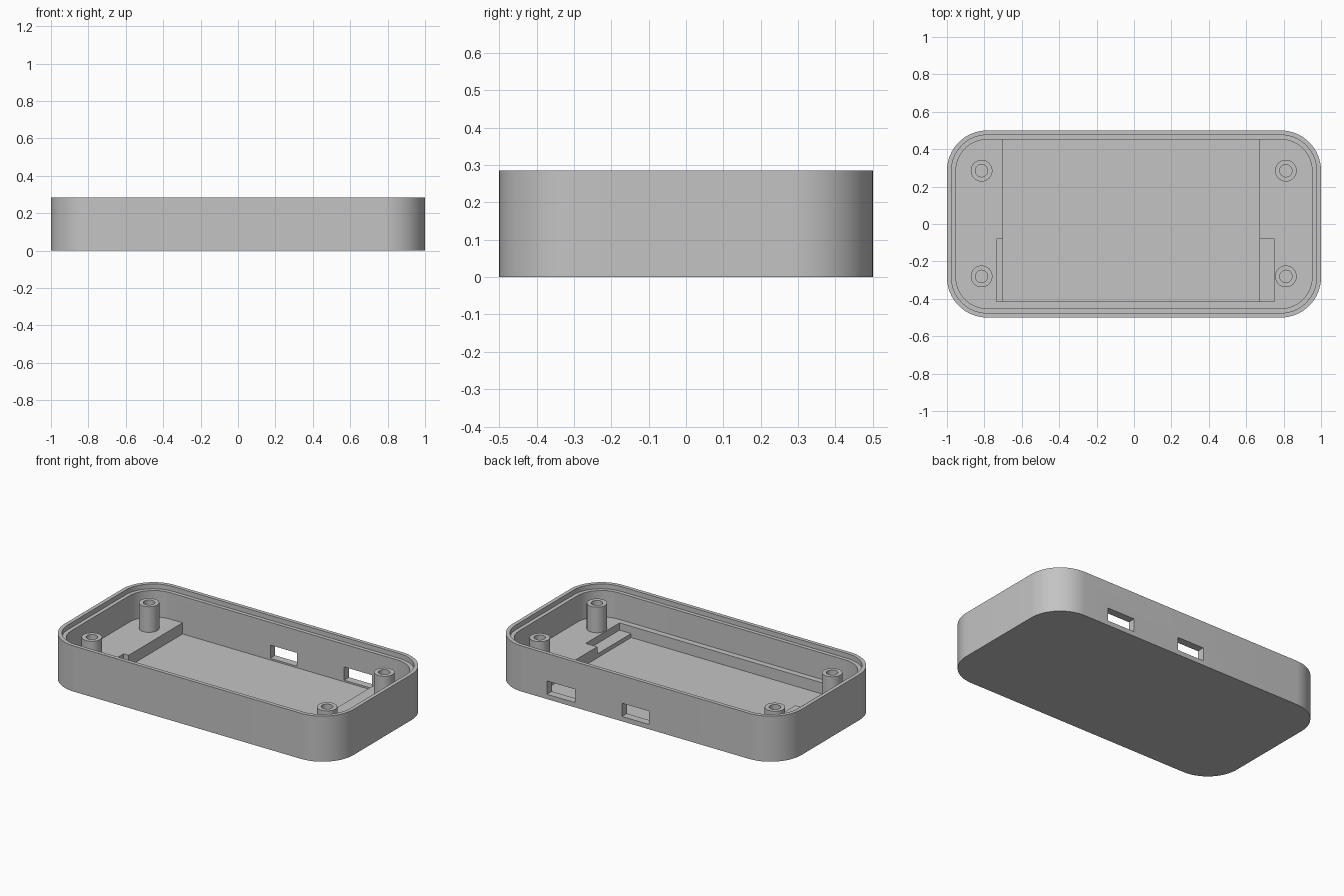
import bpy, bmesh, math

if "Cube" in bpy.data.objects:
    bpy.data.objects.remove(bpy.data.objects["Cube"])

H = 0.285          # case height
RAISED = 0.09      # upper floor level
POCKET = 0.02      # recessed floor level
LEDGE = 0.255      # lid ledge level
WALL = 0.048
LIP = 0.024

grey = bpy.data.materials.new("warm_grey")
grey.diffuse_color = (0.55, 0.55, 0.55, 1)
grey.use_nodes = True
grey.node_tree.nodes["Principled BSDF"].inputs["Base Color"].default_value = grey.diffuse_color


def make(name, bm):
    bmesh.ops.recalc_face_normals(bm, faces=bm.faces)
    me = bpy.data.meshes.new(name)
    bm.to_mesh(me)
    bm.free()
    ob = bpy.data.objects.new(name, me)
    bpy.context.collection.objects.link(ob)
    me.materials.append(grey)
    return ob


def rounded_block(name, inset, z0, z1, radius=0.215, steps=16):
    """Rounded rectangle prism, inset from the 2 x 1 outline."""
    r = radius - inset
    cx, cy = 1 - radius, 0.5 - radius
    bm = bmesh.new()
    ring = []
    for q, (sx, sy) in enumerate([(1, 1), (-1, 1), (-1, -1), (1, -1)]):
        for i in range(steps + 1):
            a = math.pi / 2 * (q + i / steps)
            ring.append(bm.verts.new((sx * cx + r * math.cos(a),
                                      sy * cy + r * math.sin(a), z0)))
    face = bm.faces.new(ring)
    ext = bmesh.ops.extrude_face_region(bm, geom=[face])
    top = [v for v in ext["geom"] if isinstance(v, bmesh.types.BMVert)]
    bmesh.ops.translate(bm, verts=top, vec=(0, 0, z1 - z0))
    return make(name, bm)


def box(name, x0, x1, y0, y1, z0, z1):
    bm = bmesh.new()
    bmesh.ops.create_cube(bm, size=1)
    for v in bm.verts:
        v.co = (x1 if v.co.x > 0 else x0,
                y1 if v.co.y > 0 else y0,
                z1 if v.co.z > 0 else z0)
    return make(name, bm)


def smooth(ob):
    bpy.ops.object.select_all(action='DESELECT')
    ob.select_set(True)
    bpy.context.view_layer.objects.active = ob
    bpy.ops.object.shade_smooth_by_angle(angle=math.radians(30))


# Case body and everything carved from it
case = rounded_block("case_body", 0, 0, H)
back = 0.5 - WALL
cutters = [
    rounded_block("lid_ledge_cutter", LIP, LEDGE, H + 0.1),
    rounded_block("cavity_cutter", WALL, RAISED, H + 0.1),
    box("pocket_cutter", -0.70, 0.67, -0.415, back, POCKET, 0.15),
    box("left_notch_cutter", -0.735, -0.60, -0.415, -0.08, 0.045, 0.15),
    box("right_notch_cutter", 0.60, 0.75, -0.415, -0.08, 0.045, 0.15),
    box("middle_port_cutter", -0.093, 0.093, 0.40, 0.60, 0.03, 0.113),
    box("side_port_cutter", 0.418, 0.612, 0.40, 0.60, 0.03, 0.113),
]
for c in cutters:
    c.hide_render = True
    mod = case.modifiers.new(c.name, 'BOOLEAN')
    mod.operation = 'DIFFERENCE'
    mod.solver = 'EXACT'
    mod.object = c
bpy.context.view_layer.update()
baked = bpy.data.meshes.new_from_object(
    case.evaluated_get(bpy.context.evaluated_depsgraph_get()))
case.modifiers.clear()
case.data = baked
for c in cutters:
    bpy.data.objects.remove(c)
smooth(case)


# Hollow screw posts: outer wall, top ring, bore, bore floor
def screw_post(name, x, y, n=32):
    bm = bmesh.new()
    rings = []
    for r, z in [(0.058, RAISED), (0.058, 0.25), (0.033, 0.25), (0.033, RAISED + 0.002)]:
        rings.append([bm.verts.new((x + r * math.cos(2 * math.pi * i / n),
                                    y + r * math.sin(2 * math.pi * i / n), z))
                      for i in range(n)])
    for a, b in zip(rings, rings[1:]):
        for i in range(n):
            j = (i + 1) % n
            bm.faces.new((a[i], a[j], b[j], b[i]))
    bm.faces.new(rings[-1])
    bm.faces.new(rings[0])
    smooth(make(name, bm))


for side, x in (("left", -0.815), ("right", 0.812)):
    for end, y in (("front", -0.28), ("back", 0.285)):
        screw_post(f"{end}_{side}_screw_post", x, y)
